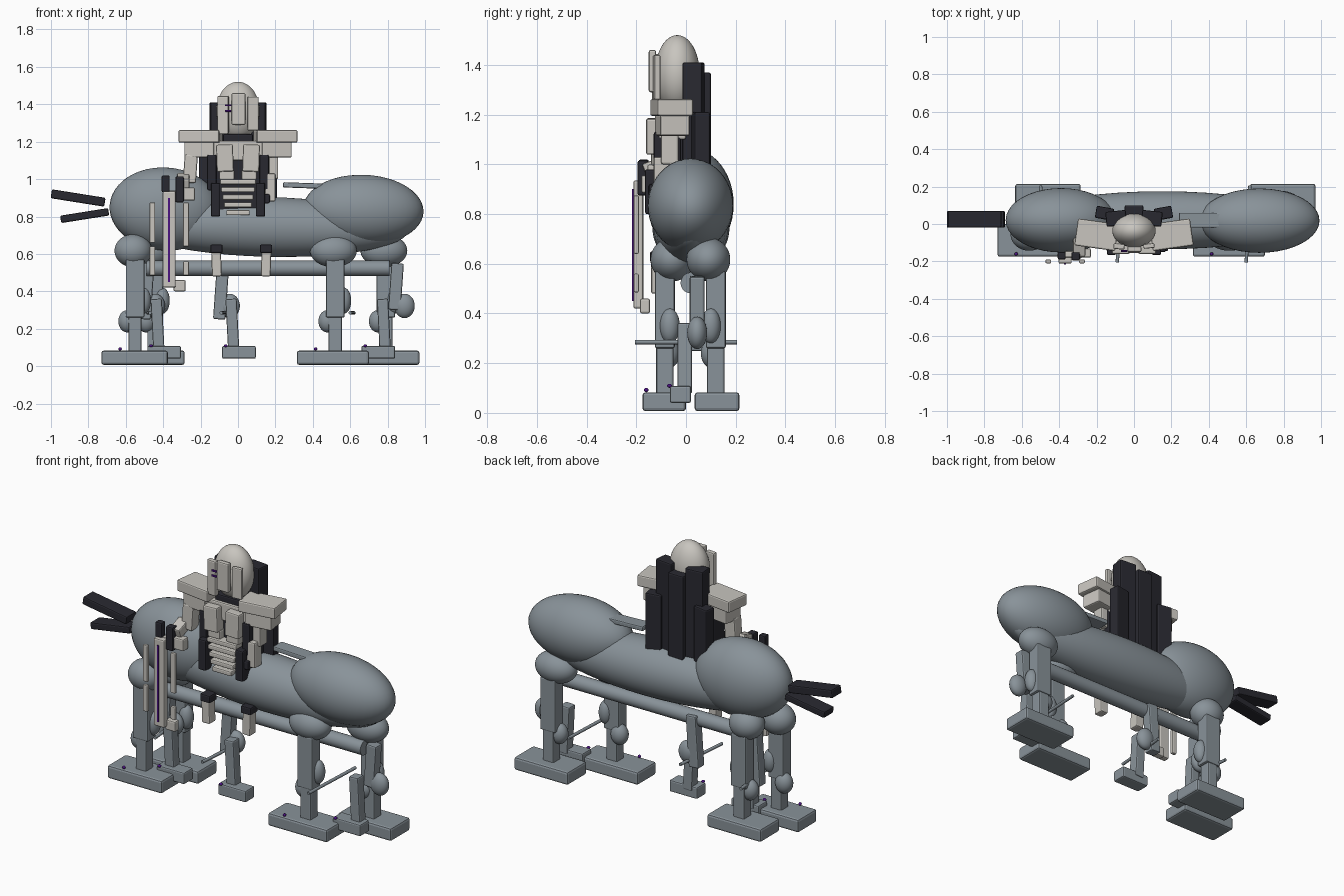
import bpy
import math
from mathutils import Vector


def material(name, rgb):
    m = bpy.data.materials.new(name)
    m.diffuse_color = (*rgb, 1)
    return m


GREY = material("steel grey", (0.25, 0.29, 0.32))
LIGHT = material("bone white", (0.58, 0.56, 0.52))
DARK = material("charcoal", (0.022, 0.022, 0.03))
PURPLE = material("violet", (0.07, 0.006, 0.22))


def box(name, x, y, z, mat, rot=(0, 0, 0), bevel=0.008):
    """Bevelled block from (min, max) pairs, turned about its centre (degrees)."""
    size = [b - a for a, b in (x, y, z)]
    bpy.ops.mesh.primitive_cube_add(size=1, location=[(a + b) / 2 for a, b in (x, y, z)])
    o = bpy.context.object
    o.name = name
    for v in o.data.vertices:
        v.co = [c * s for c, s in zip(v.co, size)]
    o.rotation_euler = [math.radians(a) for a in rot]
    o.data.materials.append(mat)
    w = min(bevel, min(size) * 0.25)
    if w > 0.002:
        b = o.modifiers.new("bevel", 'BEVEL')
        b.width, b.segments = w, 2
    return o


def ball(name, centre, radii, mat=GREY, tilt=0):
    bpy.ops.mesh.primitive_uv_sphere_add(segments=40, ring_count=24, radius=1, location=centre)
    o = bpy.context.object
    o.name = name
    for v in o.data.vertices:
        v.co = [c * s for c, s in zip(v.co, radii)]
    o.rotation_euler[1] = math.radians(tilt)
    o.data.materials.append(mat)
    bpy.ops.object.shade_smooth()
    return o


def rod(name, a, b, r, mat=GREY, sides=20):
    a, b = Vector(a), Vector(b)
    bpy.ops.mesh.primitive_cylinder_add(vertices=sides, radius=r, depth=(b - a).length, location=(a + b) / 2)
    o = bpy.context.object
    o.name = name
    o.rotation_euler = (b - a).to_track_quat('Z', 'Y').to_euler()
    o.data.materials.append(mat)
    bpy.ops.object.shade_smooth_by_angle()
    return o


# Mount body
ball("barrel", (0.15, 0.02, 0.745), (0.76, 0.155, 0.16), tilt=1.5)
ball("rump", (-0.39, 0.02, 0.84), (0.297, 0.172, 0.222), tilt=4)
ball("chest", (0.67, 0.018, 0.835), (0.322, 0.172, 0.188), tilt=2)
rod("belly_beam", (-0.49, 0.02, 0.523), (0.81, 0.02, 0.523), 0.042)
box("back_plate", (0.24, 0.56), (-0.02, 0.06), (0.95, 0.978), GREY, (0, 2, 0))

# Four main legs: x, y, foot x range
for name, x, y, foot in (("front_left", -0.55, -0.085, (-0.73, -0.375)),
                         ("front_right", 0.52, -0.085, (0.315, 0.70)),
                         ("rear_left", -0.45, 0.12, (-0.635, -0.285)),
                         ("rear_right", 0.79, 0.12, (0.62, 0.97))):
    s = 1 if y > 0 else -1
    rx = 0.10 if x < 0 else 0.125
    ball(name + "_hip", (x - 0.01, y - s * 0.03, 0.617), (rx, 0.088, 0.088))
    box(name + "_thigh", (x - 0.05, x + 0.05), (y - 0.04, y + 0.04), (0.26, 0.57), GREY)
    ball(name + "_knee", (x - 0.04, y - s * 0.015, 0.24), (0.05, 0.045, 0.06))
    ball(name + "_calf", (x + 0.045, y - s * 0.02, 0.35), (0.04, 0.04, 0.07))
    box(name + "_shin", (x - 0.035, x + 0.035), (y - 0.035, y + 0.035), (0.07, 0.29), GREY)
    yr = (-0.175, 0.0) if y < 0 else (0.035, 0.215)
    box(name + "_foot", foot, yr, (0.007, 0.083), GREY, bevel=0.012)
    if y < 0:
        ball(name + "_foot_light", (foot[0] + 0.1, -0.16, 0.092), (0.009, 0.009, 0.009), PURPLE)

# Three slim inner legs with cross spurs
for name, x, flip in (("middle", -0.03, 1), ("inner_left", -0.43, 1), ("inner_right", 0.80, -1)):
    tx = x - 0.06 if flip > 0 else x + 0.045
    kx = x - 0.015 if flip > 0 else x + 0.09
    sx = x if flip > 0 else x - 0.02
    box(name + "_thigh", (tx - 0.033, tx + 0.033), (0.015, 0.075), (0.25 if flip > 0 else 0.3, 0.55),
        GREY, (0, 4, 0))
    ball(name + "_knee", (kx, 0.045, 0.322), (0.055, 0.04, 0.065))
    box(name + "_shin", (sx - 0.03, sx + 0.03), (-0.035, 0.025), (0.08, 0.36), GREY, (0, -3, 0))
    fx = x + 0.035 if flip > 0 else x - 0.05
    box(name + "_foot", (fx - 0.09, fx + 0.09), (-0.065, 0.02), (0.04, 0.108), GREY)
    ball(name + "_foot_light", (fx - 0.07, -0.066, 0.109), (0.01, 0.01, 0.008), PURPLE)
rod("middle_spur", (-0.09, -0.205, 0.285), (-0.06, 0.14, 0.285), 0.009)
rod("front_spur", (0.60, -0.205, 0.285), (0.62, 0.205, 0.285), 0.009)
rod("rear_spur", (-0.47, -0.10, 0.285), (-0.50, 0.205, 0.285), 0.009)

# Split tail
box("tail_upper", (-1.0, -0.71), (-0.02, 0.07), (0.875, 0.923), DARK, (0, 9, 0))
box("tail_lower", (-0.95, -0.69), (-0.02, 0.07), (0.785, 0.825), DARK, (0, -9, 0))

# Rider torso
box("torso_core", (-0.12, 0.12), (-0.10, 0.02), (0.80, 1.18), DARK)
box("ribcage", (-0.165, 0.165), (-0.115, 0.0), (1.10, 1.205), LIGHT)
box("neck", (-0.08, 0.08), (-0.10, 0.02), (1.18, 1.24), DARK)
for i, w in enumerate((0.19, 0.18, 0.165, 0.15, 0.125)):
    z = 0.985 - i * 0.041
    box("belly_rib", (-w / 2, w / 2), (-0.155, -0.09), (z - 0.014, z + 0.014), LIGHT)
for s in (-1, 1):
    def span(a, b):
        return tuple(sorted((s * a, s * b)))
    box("breastplate", span(0.025, 0.115), (-0.16, -0.09), (1.04, 1.185), LIGHT, (0, s * 2, 0))
    box("waist_plate", span(0.02, 0.10), (-0.14, -0.09), (0.995, 1.05), LIGHT)
    box("side_panel", span(0.115, 0.165), (-0.13, -0.02), (0.94, 1.13), DARK)
    box("thigh", span(0.095, 0.145), (-0.165, -0.05), (0.80, 0.98), DARK)
    box("shoulder_plate", span(0.09, 0.31), (-0.13, 0.015), (1.195, 1.262), LIGHT, (0, 0, s * 8))
    box("shoulder_under", span(0.12, 0.28), (-0.115, 0.005), (1.115, 1.20), LIGHT, (0, 0, s * 8))
    # Lower leg hanging beside the barrel
    lx = -0.115 if s < 0 else 0.15
    box("rider_shin", (lx - 0.026, lx + 0.026), (-0.14, -0.08), (0.48, 0.615), LIGHT, (0, s * 2, 0))
    box("rider_knee", (lx - 0.033, lx + 0.033), (-0.145, -0.075), (0.605, 0.65), DARK)
    # Layered back cape
    box("cape_upper", span(0.04, 0.15), (-0.01, 0.07), (0.87, 1.41), DARK, (0, 0, -s * 6))
    box("cape_side", span(0.11, 0.205), (0.025, 0.09), (0.86, 1.21), DARK, (0, 0, s * 10))
box("cape_centre", (-0.05, 0.05), (0.03, 0.10), (0.86, 1.37), DARK)

# Arms
box("right_upper_arm", (0.165, 0.215), (-0.10, -0.03), (1.0, 1.13), LIGHT)
box("right_forearm", (0.145, 0.20), (-0.13, -0.06), (0.88, 1.03), LIGHT)
box("right_hand", (0.13, 0.17), (-0.15, -0.10), (0.87, 0.92), DARK)
box("left_upper_arm", (-0.29, -0.22), (-0.11, -0.04), (0.98, 1.13), LIGHT, (0, 4, 0))
box("left_forearm", (-0.325, -0.26), (-0.17, -0.07), (0.96, 1.02), LIGHT, (20, 0, 0))
box("left_hand", (-0.31, -0.23), (-0.18, -0.13), (0.885, 0.955), LIGHT)

# Head and mask
ball("head", (0, -0.035, 1.365), (0.116, 0.09, 0.155), LIGHT)
box("mask_left", (-0.11, -0.05), (-0.135, -0.105), (1.24, 1.445), LIGHT, (0, 0, -6))
box("mask_centre", (-0.035, 0.04), (-0.15, -0.12), (1.29, 1.46), LIGHT)
box("mask_right", (0.05, 0.11), (-0.13, -0.105), (1.26, 1.44), LIGHT, (0, 0, 6))
for z in (1.395, 1.365):
    box("eye", (-0.07, -0.036), (-0.149, -0.14), (z - 0.005, z + 0.005), PURPLE)

# Long blade weapon
box("blade", (-0.403, -0.333), (-0.212, -0.172), (0.42, 0.935), LIGHT)
box("blade_stripe", (-0.374, -0.364), (-0.217, -0.21), (0.45, 0.90), PURPLE)
box("blade_hook", (-0.345, -0.28), (-0.185, -0.145), (0.40, 0.46), LIGHT)
box("blade_tip", (-0.408, -0.365), (-0.19, -0.15), (0.93, 1.02), DARK)
box("grip", (-0.335, -0.29), (-0.195, -0.15), (0.875, 1.015), DARK)
box("crossbar", (-0.37, -0.25), (-0.18, -0.145), (0.90, 0.94), LIGHT)
for x, parts in ((-0.458, ((0.66, 0.875), (0.485, 0.64))), (-0.278, ((0.64, 0.875), (0.485, 0.56)))):
    for z in parts:
        box("side_blade", (x - 0.015, x + 0.015), (-0.21, -0.19), z, LIGHT)
